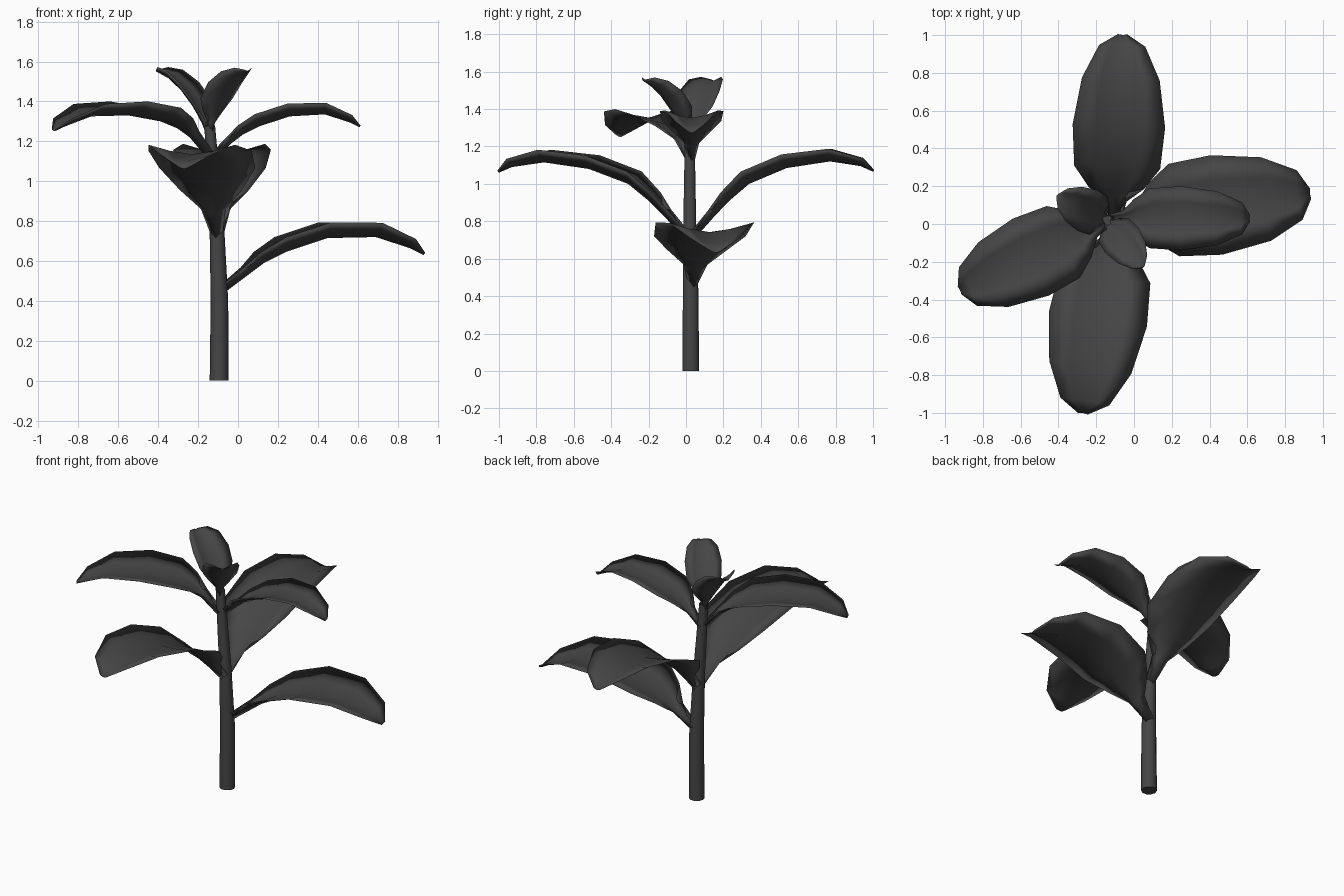
import bpy, bmesh, math
from mathutils import Vector

if "Cube" in bpy.data.objects:
    bpy.data.objects.remove(bpy.data.objects["Cube"])

mat = bpy.data.materials.new("dark_grey")
mat.diffuse_color = (0.06, 0.06, 0.06, 1)
mat.use_nodes = True
mat.node_tree.nodes["Principled BSDF"].inputs["Base Color"].default_value = mat.diffuse_color

# Shared leaf outline: position along the leaf, relative half width, relative cup depth
ALONG = [0, .12, .2, .31, .52, .76, .93, 1]
WIDTH = [.11, .24, .6, .93, 1, .84, .5, .1]
CUP = [.5, .6, .8, 1, 1, .9, .6, .15]


def finish(name, bm, angle):
    me = bpy.data.meshes.new(name)
    bmesh.ops.recalc_face_normals(bm, faces=bm.faces)
    bm.to_mesh(me)
    bm.free()
    me.materials.append(mat)
    ob = bpy.data.objects.new(name, me)
    bpy.context.collection.objects.link(ob)
    bpy.ops.object.select_all(action='DESELECT')
    ob.select_set(True)
    bpy.context.view_layer.objects.active = ob
    bpy.ops.object.shade_smooth_by_angle(angle=math.radians(angle))


def loft(bm, rings):
    """Skin closed rings and cap both ends."""
    rings = [[bm.verts.new(p) for p in r] for r in rings]
    for a, b in zip(rings, rings[1:]):
        for i in range(len(a)):
            j = (i + 1) % len(a)
            bm.faces.new((a[i], a[j], b[j], b[i]))
    bm.faces.new(rings[0])
    bm.faces.new(rings[-1])


def leaf(name, base, tip, heights, half, depth):
    """Thin closed leaf with a cupped section; its keel runs from base to tip (x, y)."""
    b, t = Vector(base), Vector(tip)
    rib = [Vector((*b.lerp(t, f), z)) for f, z in zip(ALONG, heights)]
    d = (t - b).normalized()
    side = Vector((-d.y, d.x, 0))
    # underside left to right, then upper side back, sharing the rim
    section = [(u, abs(u) ** 1.3) for u in (-1, -.5, 0, .5, 1)]
    section += [(u, .3 + .7 * abs(u) ** 1.5) for u in (.5, 0, -.5)]
    rings = []
    for i, p in enumerate(rib):
        tangent = (rib[min(i + 1, 7)] - rib[max(i - 1, 0)]).normalized()
        up = tangent.cross(side)
        rings.append([p + side * (u * WIDTH[i] * half) + up * (h * CUP[i] * depth)
                      for u, h in section])
    bm = bmesh.new()
    loft(bm, rings)
    finish(name, bm, 180)


# Tapering, slightly bent stem
bm = bmesh.new()
loft(bm, [[(x + r * math.cos(k * math.tau / 10), y + r * math.sin(k * math.tau / 10), z)
           for k in range(10)]
          for x, y, z, r in [(-.095, .025, 0, .047), (-.093, .025, .4, .044),
                             (-.107, .02, .8, .036), (-.142, .02, 1.28, .027)]])
finish("stem", bm, 50)

# Lowest leaf
leaf("lower_leaf_right", (-.07, .04), (.93, .16),
     [.44, .53, .59, .645, .715, .72, .665, .63], .265, .08)
# Middle pair
leaf("middle_leaf_back", (-.1, .04), (-.06, 1.0),
     [.70, .83, .91, 1.0, 1.085, 1.12, 1.095, 1.065], .245, .075)
leaf("middle_leaf_front", (-.11, 0), (-.27, -1.0),
     [.70, .83, .91, 1.0, 1.08, 1.115, 1.09, 1.06], .262, .075)
# Upper pair
leaf("upper_leaf_left", (-.15, .01), (-.92, -.35),
     [1.11, 1.22, 1.265, 1.30, 1.33, 1.325, 1.275, 1.25], .225, .07)
leaf("upper_leaf_right", (-.12, .03), (.61, .03),
     [1.11, 1.19, 1.235, 1.275, 1.325, 1.335, 1.295, 1.27], .17, .065)
# Small young leaves at the crown
leaf("crown_leaf_left", (-.15, .025), (-.41, .15),
     [1.21, 1.29, 1.33, 1.38, 1.455, 1.515, 1.54, 1.55], .12, .06)
leaf("crown_leaf_right", (-.14, .01), (.05, -.23),
     [1.21, 1.29, 1.33, 1.38, 1.455, 1.51, 1.54, 1.55], .11, .055)
